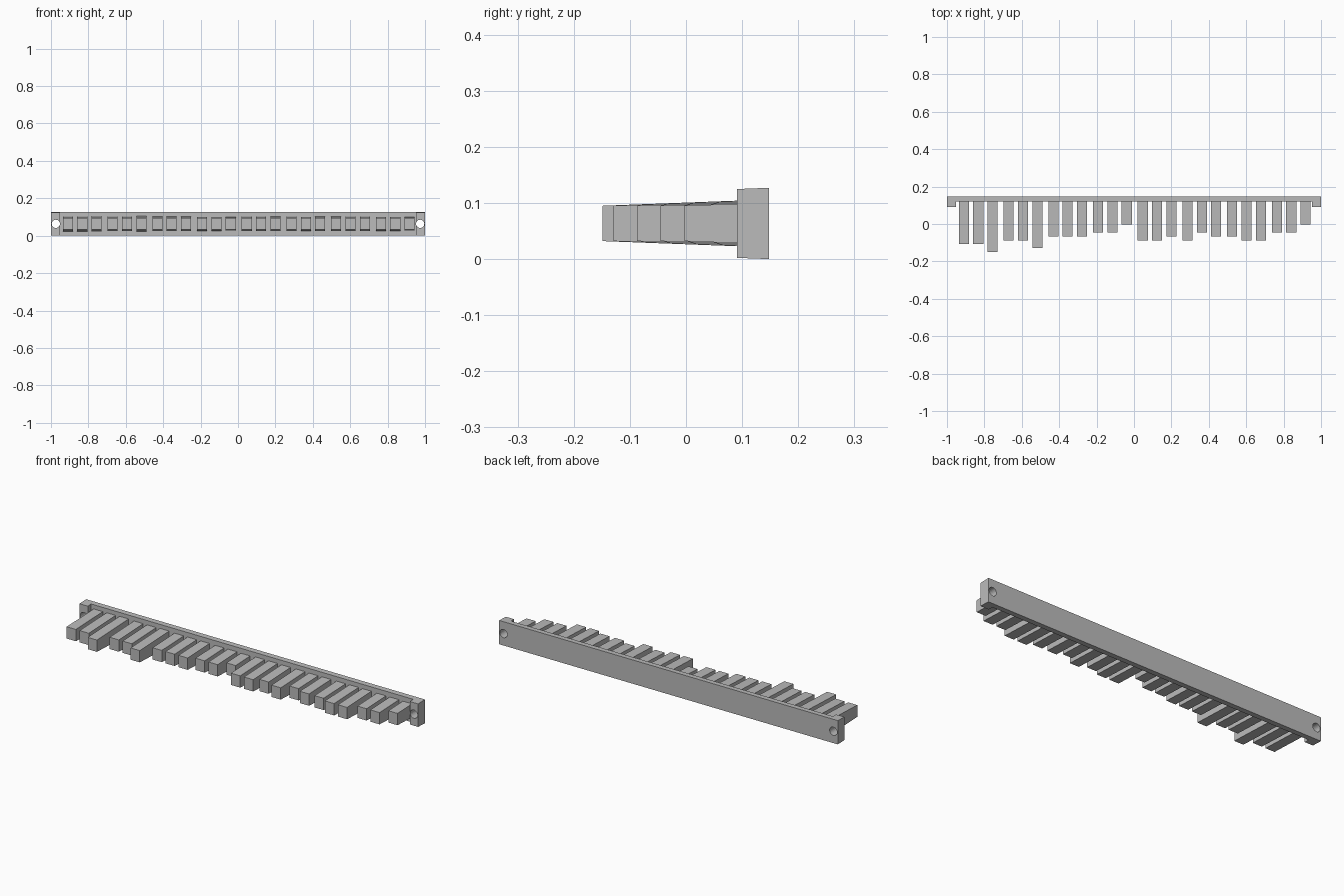
import bpy, bmesh

old = bpy.data.objects.get("Cube")
if old:
    bpy.data.objects.remove(old, do_unlink=True)

grey = bpy.data.materials.new("plain grey")
grey.use_nodes = True
COLOUR = (0.5, 0.5, 0.5, 1)
grey.diffuse_color = COLOUR
grey.node_tree.nodes["Principled BSDF"].inputs["Base Color"].default_value = COLOUR

MID_Z = 0.0635
DRAFT = 0.038
BACK, PLATE_FRONT, BLOCK_FRONT = 0.148, 0.119, 0.091


def drafted_prism(name, outline, y_ref, half_ref):
    """Extrude a plan outline in z, its half height growing towards the back."""
    bm = bmesh.new()
    rings = []
    for side in (-1, 1):
        rings.append([bm.verts.new((x, y, MID_Z + side * (half_ref + DRAFT * (y - y_ref))))
                      for x, y in outline])
    low, high = rings
    bm.faces.new(low[::-1])
    bm.faces.new(high)
    for i in range(len(outline)):
        j = (i + 1) % len(outline)
        bm.faces.new((low[i], low[j], high[j], high[i]))
    bmesh.ops.recalc_face_normals(bm, faces=bm.faces)
    mesh = bpy.data.meshes.new(name)
    bm.to_mesh(mesh)
    bm.free()
    mesh.materials.append(grey)
    obj = bpy.data.objects.new(name, mesh)
    bpy.context.collection.objects.link(obj)
    return obj


# Long back plate with a thicker block at each end
half_outline = [(1, BACK), (1, BLOCK_FRONT), (0.951, BLOCK_FRONT), (0.951, PLATE_FRONT)]
outline = half_outline + [(-x, y) for x, y in reversed(half_outline)]
plate = drafted_prism("back_plate", outline[::-1], BACK, MID_Z)

# Screw holes through the end blocks
for side, label in ((-1, "right"), (1, "left")):
    bpy.ops.mesh.primitive_cylinder_add(vertices=24, radius=0.022, depth=0.2,
                                        location=(side * 0.974, 0.12, MID_Z),
                                        rotation=(1.570796, 0, 0))
    cutter = bpy.context.object
    cutter.name = label + "_hole_cutter"
    cutter.data.materials.append(grey)
    cutter.hide_render = True
    cutter.hide_set(True)
    cutter.display_type = 'WIRE'
    cut = plate.modifiers.new(label + "_hole", 'BOOLEAN')
    cut.operation = 'DIFFERENCE'
    cut.solver = 'EXACT'
    cut.object = cutter

# Bars in eight groups of three, each with its own length in steps
STEPS = "556446333220443423344220"
for i, step in enumerate(STEPS):
    left = -0.936 + 0.239 * (i // 3) + 0.0765 * (i % 3)
    right = left + 0.054
    tip = -0.003 - 0.021 * int(step)
    if i == 2:
        tip = -0.149
    drafted_prism(f"bar_{i + 1}",
                  [(left, tip), (right, tip), (right, PLATE_FRONT + 0.002), (left, PLATE_FRONT + 0.002)],
                  tip, 0.0315)
